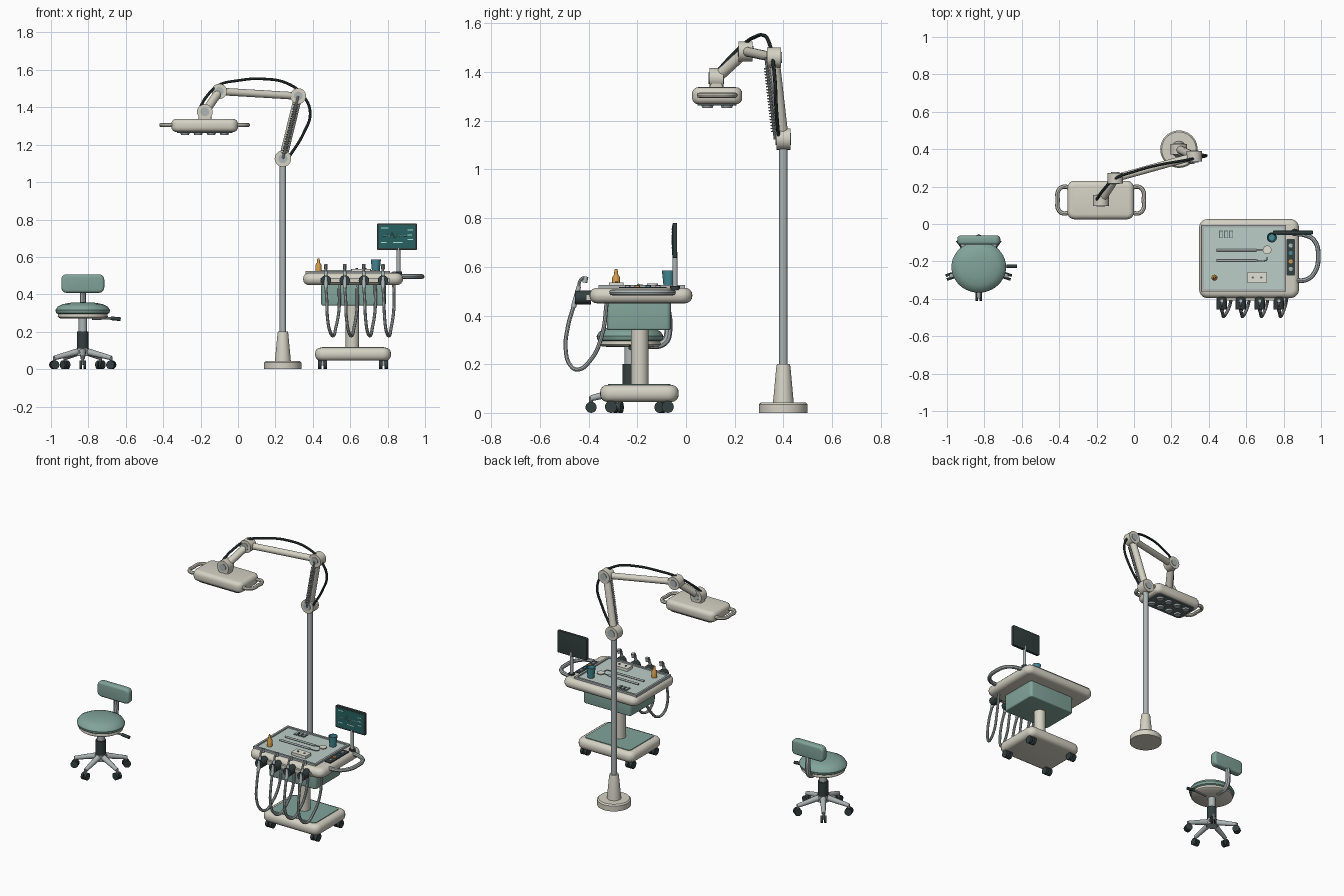
import bpy, bmesh, math
from mathutils import Vector, Matrix

if "Cube" in bpy.data.objects:
    bpy.data.objects.remove(bpy.data.objects["Cube"])

COL = dict(cream=(.66, .64, .55), green=(.22, .37, .32), pale=(.50, .61, .57), dark=(.035, .05, .05),
           metal=(.42, .46, .46), screen=(.02, .12, .12), orange=(.65, .33, .07), teal=(.06, .25, .30),
           white=(.75, .75, .68), glow=(.45, .75, .70), slate=(.12, .16, .16))
MATS = {}


def finish(name, data, col):
    ob = bpy.data.objects.new(name, data)
    bpy.context.collection.objects.link(ob)
    if col not in MATS:
        MATS[col] = bpy.data.materials.new(col)
        MATS[col].diffuse_color = (*COL[col], 1)
    data.materials.append(MATS[col])
    return ob


def from_bm(name, bm, col):
    bmesh.ops.recalc_face_normals(bm, faces=bm.faces)
    me = bpy.data.meshes.new(name)
    bm.to_mesh(me)
    bm.free()
    return finish(name, me, col)


def box(name, lo, hi, col, corner=0, edge=0, axis=2):
    """Box from lo to hi; edges along axis rounded by corner, end rims rounded by edge."""
    lo, hi = Vector(lo), Vector(hi)
    bm = bmesh.new()
    bmesh.ops.create_cube(bm, size=1)
    for v in bm.verts:
        v.co = (lo + hi) / 2 + v.co * (hi - lo)
    if corner:
        es = [e for e in bm.edges if abs((e.verts[0].co - e.verts[1].co)[axis]) > 1e-5]
        bmesh.ops.bevel(bm, geom=es, offset=corner, segments=5, profile=.5, affect='EDGES')
    if edge:
        es = [e for e in bm.edges if abs((e.verts[0].co - e.verts[1].co)[axis]) < 1e-5]
        bmesh.ops.bevel(bm, geom=es, offset=edge, segments=4, profile=.5, affect='EDGES')
    return from_bm(name, bm, col)


def rod(name, a, b, r, col, r2=None, seg=24):
    a, b = Vector(a), Vector(b)
    bm = bmesh.new()
    rot = (b - a).to_track_quat('Z', 'Y').to_matrix().to_4x4()
    bmesh.ops.create_cone(bm, cap_ends=True, segments=seg, radius1=r, radius2=r if r2 is None else r2,
                          depth=(b - a).length, matrix=Matrix.Translation((a + b) / 2) @ rot)
    return from_bm(name, bm, col)


def lathe(name, at, prof, col, seg=32, sy=1):
    bm = bmesh.new()
    vs = [bm.verts.new((r, 0, z)) for r, z in prof]
    es = [bm.edges.new(p) for p in zip(vs, vs[1:])]
    bmesh.ops.spin(bm, geom=vs + es, cent=(0, 0, 0), axis=(0, 0, 1), angle=2 * math.pi, steps=seg)
    bmesh.ops.remove_doubles(bm, verts=bm.verts, dist=1e-5)
    for v in bm.verts:
        v.co = (v.co.x + at[0], v.co.y * sy + at[1], v.co.z + at[2])
    return from_bm(name, bm, col)


def tube(name, pts, r, col, smooth=True):
    cu = bpy.data.curves.new(name, 'CURVE')
    cu.dimensions, cu.bevel_depth, cu.bevel_resolution = '3D', r, 2
    cu.resolution_u, cu.use_fill_caps = 8, True
    sp = cu.splines.new('BEZIER' if smooth else 'POLY')
    arr = sp.bezier_points if smooth else sp.points
    arr.add(len(pts) - 1)
    for q, p in zip(arr, pts):
        if smooth:
            q.co, q.handle_left_type, q.handle_right_type = p, 'AUTO', 'AUTO'
        else:
            q.co = (*p, 1)
    return finish(name, cu, col)


# ---- stool
SX, SY = -.83, -.23
lathe("seat_cushion", (SX, SY, 0), [(0, .358), (.06, .356), (.105, .348), (.135, .333), (.146, .315),
                                    (.142, .3), (.128, .292), (0, .292)], "green", 40, .94)
lathe("seat_pan", (SX, SY, 0), [(0, .297), (.132, .297), (.134, .28), (.122, .272), (0, .27)], "cream", 40, .94)
rod("stool_gas_rod", (SX, SY, .19), (SX, SY, .275), .023, "metal")
rod("stool_sleeve", (SX, SY, .1), (SX, SY, .2), .031, "dark")
rod("stool_hub", (SX, SY, .07), (SX, SY, .11), .036, "metal")
box("backrest", (SX - .115, -.11, .408), (SX + .115, -.062, .507), "green", .028, .015, 1)
tube("backrest_bar", [(SX, -.17, .278), (SX, -.09, .29), (SX, -.072, .34), (SX, -.08, .44)], .016, "metal")
tube("height_lever", [(SX + .05, SY, .27), (SX + .15, SY + .004, .272), (SX + .16, SY + .004, .272)], .007, "metal")
rod("lever_grip", (SX + .15, SY + .004, .272), (SX + .203, SY + .004, .267), .01, "dark")
for i in range(5):
    a = math.radians(-90 + 72 * i)
    d, t = Vector((math.cos(a), math.sin(a), 0)), Vector((-math.sin(a), math.cos(a), 0))
    c = Vector((SX, SY, 0))
    rod("stool_leg", c + d * .02 + Vector((0, 0, .095)), c + d * .16 + Vector((0, 0, .06)), .019, "metal", .012, 12)
    w = c + d * .16 + Vector((0, 0, .023))
    rod("stool_caster_stem", w, w + Vector((0, 0, .045)), .008, "metal", seg=10)
    for s in (-1, 1):
        rod("stool_caster_wheel", w + t * s * .004, w + t * s * .018, .023, "dark", seg=18)

# ---- lamp stand
LX, LY = .24, .40
lathe("lamp_base", (LX, LY, 0), [(0, 0), (.1, 0), (.1, .035), (.092, .043), (0, .043)], "cream", 40)
lathe("lamp_socket", (LX, LY, 0), [(.043, .04), (.041, .06), (.029, .19), (.026, .2), (0, .2)], "cream")
rod("lamp_pole", (LX, LY, .19), (LX, LY, 1.11), .017, "metal")
J = [Vector(p) for p in ((LX, LY, 1.125), (.322, .362, 1.46), (-.1, .245, 1.485), (-.177, .125, 1.375))]
for i, p in enumerate(J):
    n, r = Vector((0, 1, 0)), (.044, .042, .041, .042)[i]
    rod("lamp_joint", p - n * .029, p + n * .029, r, "cream", seg=28)
    rod("joint_cap", p - n * .032, p + n * .032, r * .55, "metal")
for name, a, b, r in (("lower_arm", J[0], J[1], .022), ("upper_arm", J[1], J[2], .02), ("head_arm", J[2], J[3], .023)):
    rod(name, a, b, r, "cream", seg=20)
# balance spring in front of the lower arm
ax = (J[1] - J[0]).normalized()
u = ax.cross(Vector((0, 1, 0))).normalized()
v = ax.cross(u)
o = Vector((0, -.034, 0))
tube("balance_spring", [J[0] + o + ax * (.03 + .28 * k / 264) + (u * math.cos(k * math.pi / 6) + v * math.sin(k * math.pi / 6)) * .011
                        for k in range(265)], .0028, "metal", False)
rod("spring_core", J[0] + o, J[1] + o, .006, "metal", seg=10)
tube("lamp_cable", [(-.2, .13, 1.405), (-.17, .175, 1.455), (-.1, .243, 1.52), (.0, .28, 1.543), (.13, .315, 1.552),
                    (.27, .34, 1.525), (.35, .355, 1.46), (.386, .365, 1.37), (.35, .37, 1.26), (.27, .38, 1.13)],
     .0075, "dark")

# ---- lamp head
box("head_mount", (-.212, .098, 1.325), (-.142, .152, 1.375), "cream", .01)
box("lamp_head", (-.356, .025, 1.268), (0, .231, 1.338), "cream", .038, .026)
box("lamp_lens_panel", (-.325, .048, 1.262), (-.03, .208, 1.272), "slate", .02)
for i in range(4):
    for y in (.088, .168):
        x = -.178 + (i - 1.5) * .07
        rod("lamp_led", (x, y, 1.253), (x, y, 1.266), .021, "metal", .026)
for s in (-1, 1):
    tube("lamp_handle", [(-.178 + s * x, y, 1.305) for x, y in
                         ((.165, .195), (.205, .198), (.228, .175), (.23, .128), (.228, .081), (.205, .058), (.165, .061))],
         .0115, "cream")

# ---- cart body
CX, CY = .615, -.19
box("cart_base", (.412, -.353, .045), (.818, -.03, .115), "cream", .045, .03)
box("base_mat", (.45, -.32, .112), (.78, -.063, .119), "green", .02)
for x in (.452, .778):
    for y in (-.308, -.075):
        rod("cart_caster_stem", (x, y, .02), (x, y, .06), .012, "metal", seg=12)
        for s in (-1, 1):
            rod("cart_caster_wheel", (x + s * .005, y, .025), (x + s * .023, y, .025), .025, "dark", seg=20)
rod("cart_column", (.612, CY, .1), (.612, CY, .37), .036, "cream", seg=32)
box("cart_cabinet", (.445, -.325, .34), (.79, -.062, .455), "green", .02, .008)
box("cart_top", (.348, -.396, .45), (.882, .026, .514), "cream", .045, .03)
box("tray_plate", (.365, -.355, .508), (.81, -.01, .518), "pale", .012)
for lo, hi in (((.362, -.36), (.812, -.347)), ((.362, -.018), (.812, -.005)),
               ((.362, -.36), (.375, -.005)), ((.799, -.36), (.812, -.005))):
    box("tray_rim", (*lo, .51), (*hi, .526), "metal")
box("control_panel", (.816, -.275, .51), (.86, -.08, .518), "dark", .006)
for y, c in ((-.115, "metal"), (-.155, "teal"), (-.2, "orange"), (-.24, "metal")):
    rod("control_button", (.838, y, .515), (.838, y, .523), .011, c, seg=16)
tube("side_handle", [(.85, -.055, .495), (.91, -.058, .495), (.965, -.09, .495), (.985, -.175, .495),
                     (.965, -.26, .495), (.92, -.298, .495), (.86, -.302, .495)], .0125, "metal")

# ---- monitor
rod("monitor_foot", (.858, -.045, .505), (.858, -.045, .522), .02, "dark")
rod("monitor_post", (.858, -.045, .51), (.858, -.045, .66), .0105, "metal")
box("monitor_case", (.743, -.055, .636), (.957, -.036, .78), "dark", .008, .003, 1)
box("monitor_screen", (.753, -.057, .648), (.947, -.053, .77), "screen")
tube("screen_trace", [(.775 + .0125 * k, -.058, .712 + h) for k, h in
                      enumerate((0, 0, .008, -.006, .02, -.018, .004, 0, .006, 0, 0))], .0018, "glow", False)
for x, z, w in ((.765, .752, .04), (.83, .675, .05), (.765, .675, .03), (.905, .74, .03), (.905, .715, .025), (.905, .69, .03)):
    box("screen_bar", (x, -.059, z), (x + w, -.056, z + .006), "glow")

# ---- items on the tray
lathe("cup", (.737, -.072, .517), [(0, 0), (.02, 0), (.027, .068), (.024, .068), (.018, .006), (0, .006)], "teal")
lathe("bottle", (.43, -.287, .517), [(0, 0), (.016, 0), (.016, .04), (.008, .052), (.008, .06), (.005, .075), (0, .075)], "orange", 20)
rod("mirror_handle", (.44, -.14, .525), (.655, -.14, .525), .006, "metal", seg=12)
rod("mirror_stem", (.65, -.14, .525), (.7, -.14, .528), .003, "metal", seg=8)
rod("mirror_disc", (.712, -.138, .525), (.712, -.138, .531), .023, "white")
rod("probe_handle", (.44, -.195, .525), (.655, -.195, .525), .006, "metal", seg=12)
tube("probe_hook", [(.65, -.195, .525), (.69, -.198, .525), (.71, -.19, .525), (.71, -.176, .525)], .0028, "metal")
for i in range(3):
    x = .455 + i * .027
    box("packet_frame", (x, -.075, .516), (x + .021, -.035, .522), "slate")
    box("packet", (x + .004, -.071, .517), (x + .017, -.039, .524), "pale")
box("small_case", (.605, -.316, .516), (.71, -.257, .536), "white", .005)
for x in (.635, .68):
    rod("case_stud", (x, -.286, .53), (x, -.286, .54), .006, "slate", seg=10)

# ---- handpieces and hoses
box("holder_rail", (.44, -.41, .462), (.81, -.385, .486), "cream")
for i, x in enumerate((.47, .571, .673, .775)):
    rod("holder", (x, -.39, .474), (x, -.456, .474), .028, "dark", seg=20)
    rod("handpiece_grip", (x, -.462, .435), (x, -.44, .52), .011, "metal", .009, 14)
    tube("handpiece_neck", [(x, -.442, .512), (x, -.436, .54), (x, -.425, .553), (x, -.412, .548)], .0065, "metal")
    rod("handpiece_head", (x, -.416, .535), (x, -.411, .56), .01, "metal", seg=14)
    d = (.07, .065, .06, .058)[i]
    tube("hose", [(x, -.462, .437), (x + .005, -.484, .36), (x + .01, -.494, .26), (x + d * .35, -.475, .195),
                  (x + d * .55, -.445, .178), (x + d * .75, -.39, .22), (x + d, -.345, .32), (x + d, -.325, .46)],
         .0085, "metal")

# ---- curves to meshes, smooth shading with sharp edges
bpy.ops.object.select_all(action='SELECT')
bpy.context.view_layer.objects.active = bpy.context.scene.objects[0]
bpy.ops.object.convert(target='MESH')
bpy.ops.object.shade_smooth_by_angle(angle=math.radians(35))

for m in bpy.data.materials:
    if m.users and not m.is_grease_pencil:
        m.use_nodes = True
        m.node_tree.nodes["Principled BSDF"].inputs["Base Color"].default_value = m.diffuse_color
